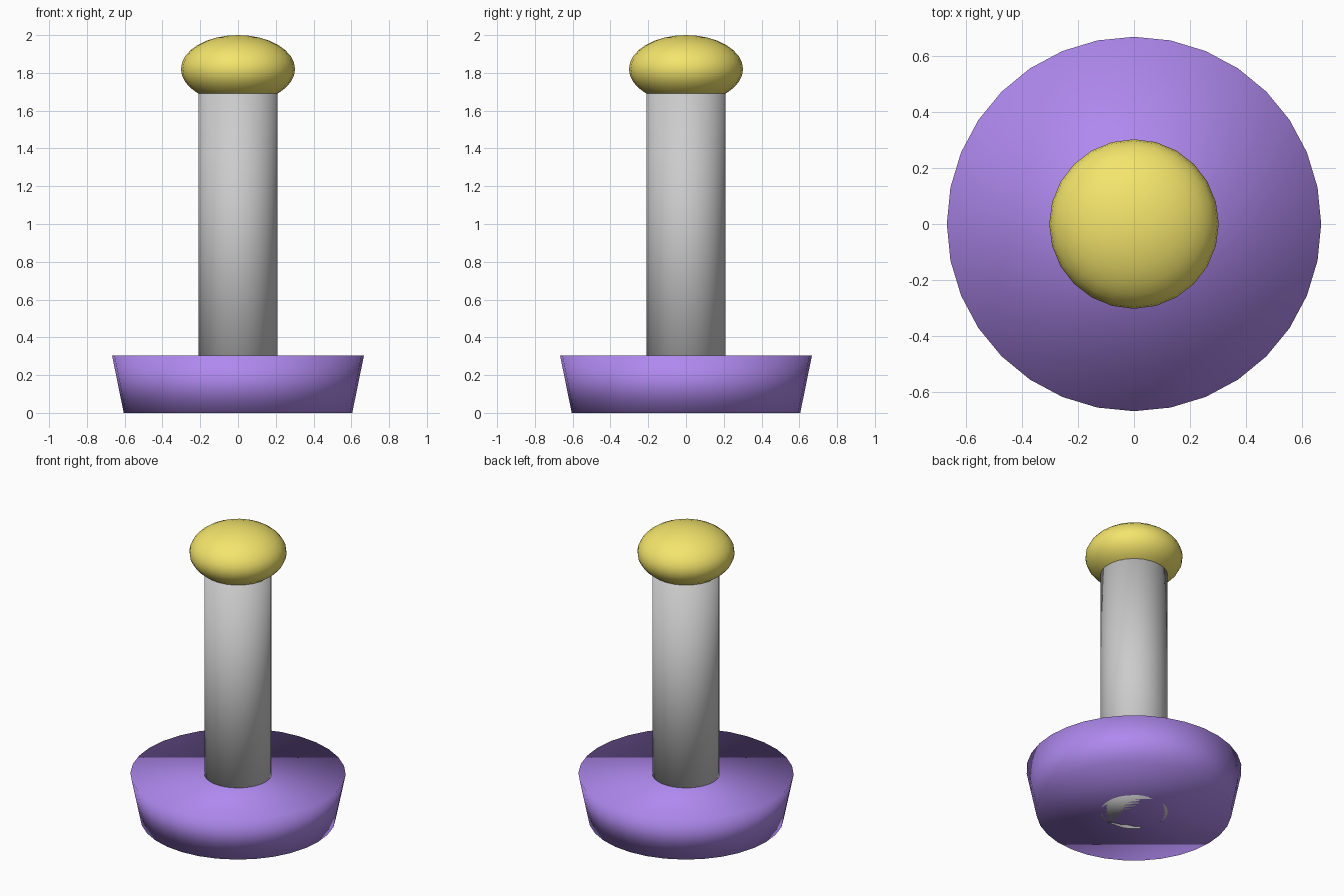
import bpy

if "Cube" in bpy.data.objects:
    bpy.data.objects.remove(bpy.data.objects["Cube"])


def finish(name, color=None):
    obj = bpy.context.object
    obj.name = name
    bpy.ops.object.transform_apply(location=False, rotation=False, scale=True)
    bpy.ops.object.shade_smooth()
    if color:
        mat = bpy.data.materials.new(name + "_color")
        mat.diffuse_color = color
        mat.use_nodes = True
        mat.node_tree.nodes["Principled BSDF"].inputs["Base Color"].default_value = mat.diffuse_color
        obj.data.materials.append(mat)
    return obj


# Base: flared disc, wider at the top
bpy.ops.mesh.primitive_cone_add(vertices=32, radius1=0.605, radius2=0.667,
                                depth=0.305, location=(0, 0, 0.1525))
finish("base", (0.43, 0.25, 0.86, 1))

# Column: runs from the ground up into the cap
bpy.ops.mesh.primitive_cylinder_add(vertices=32, radius=0.209,
                                    depth=1.82, location=(0, 0, 0.91))
finish("column")

# Cap: flattened ball
bpy.ops.mesh.primitive_uv_sphere_add(segments=24, ring_count=16, radius=1,
                                     location=(0, 0, 1.82))
bpy.context.object.scale = (0.302, 0.302, 0.18)
finish("cap", (0.9, 0.78, 0.15, 1))
